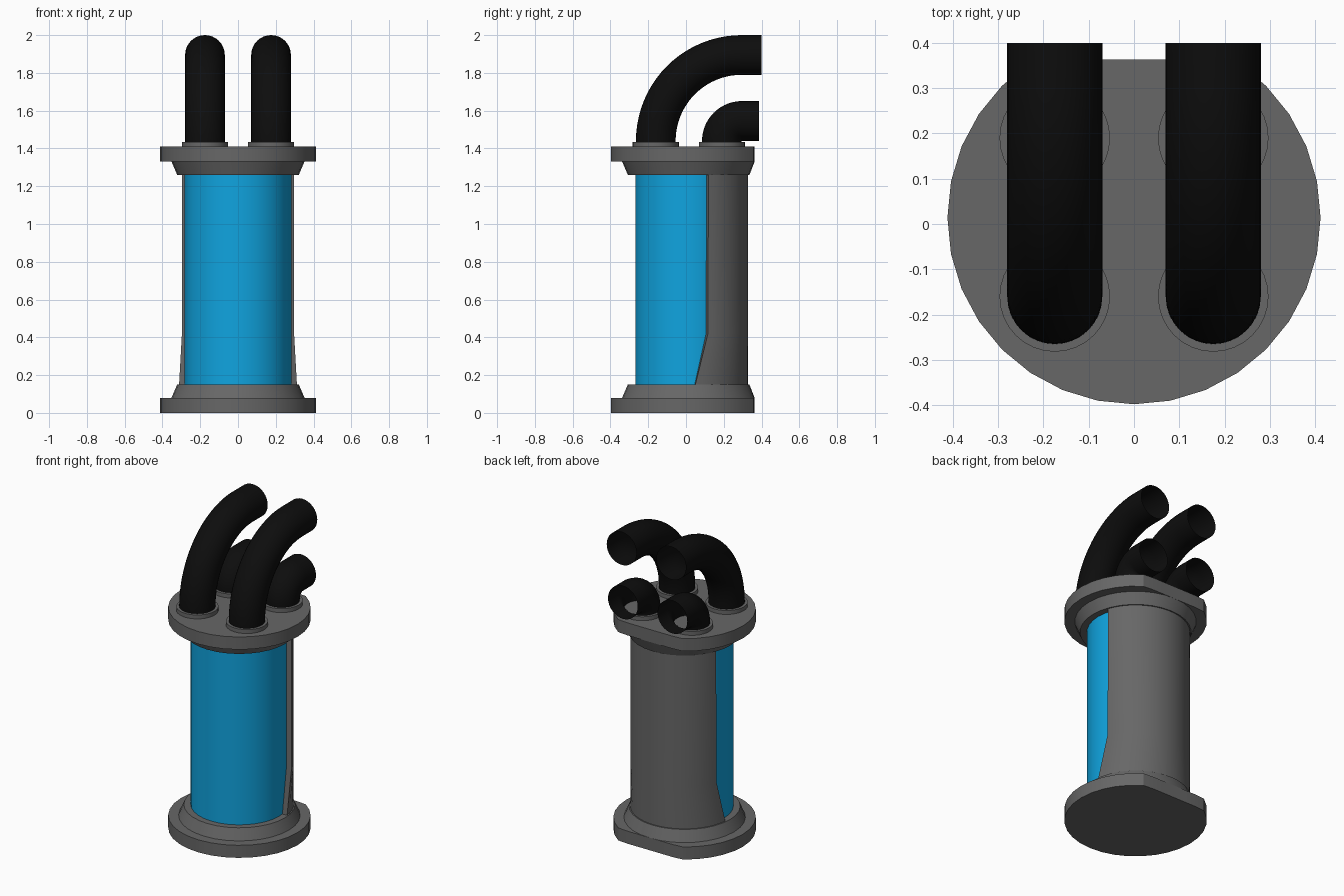
import bpy, bmesh, math
from math import sin, cos, pi, radians

if "Cube" in bpy.data.objects:
    bpy.data.objects.remove(bpy.data.objects["Cube"])

CY = 0.014      # y of the canister axis
BACK = 0.363    # flat back of the flanges
SEG = 32


def material(name, rgb):
    m = bpy.data.materials.new(name)
    m.diffuse_color = (*rgb, 1)
    m.use_nodes = True
    m.node_tree.nodes["Principled BSDF"].inputs["Base Color"].default_value = m.diffuse_color
    return m


GREY = material("dark grey", (0.135, 0.135, 0.135))
BLUE = material("bright blue", (0.005, 0.37, 0.74))
BLACK = material("black", (0.004, 0.004, 0.004))


def finish(bm, name, mat, angle=30):
    bmesh.ops.remove_doubles(bm, verts=bm.verts, dist=1e-5)
    bmesh.ops.recalc_face_normals(bm, faces=bm.faces)
    me = bpy.data.meshes.new(name)
    bm.to_mesh(me)
    bm.free()
    me.materials.append(mat)
    ob = bpy.data.objects.new(name, me)
    bpy.context.collection.objects.link(ob)
    bpy.ops.object.select_all(action='DESELECT')
    ob.select_set(True)
    bpy.context.view_layer.objects.active = ob
    bpy.ops.object.shade_smooth_by_angle(angle=radians(angle))
    return ob


def skin(bm, rings, close_rings=False):
    """Bridge successive closed rings of points with quads."""
    loops = [[bm.verts.new(p) for p in r] for r in rings]
    pairs = list(zip(loops, loops[1:]))
    if close_rings:
        pairs.append((loops[-1], loops[0]))
    for a, b in pairs:
        for i in range(len(a)):
            j = (i + 1) % len(a)
            bm.faces.new((a[i], a[j], b[j], b[i]))
    return loops


def turned(name, profile, mat, cx=0, cy=CY):
    """Capped solid turned about a vertical axis; the back is cut flat."""
    bm = bmesh.new()
    rings = [[(cx + r * cos(2 * pi * i / SEG),
               min(cy + r * sin(2 * pi * i / SEG), BACK), z)
              for i in range(SEG)] for r, z in profile]
    loops = skin(bm, rings)
    bm.faces.new(loops[0])
    bm.faces.new(loops[-1])
    return finish(bm, name, mat)


# Flanges with their sloped shoulders, and the blue core
turned("base_flange", [(.412, 0), (.412, .08), (.352, .08), (.322, .15)], GREY)
turned("top_flange", [(.322, 1.26), (.352, 1.33), (.412, 1.33), (.412, 1.41)], GREY)
turned("blue_core", [(.282, .15), (.282, 1.26)], BLUE)


# Curved back shell, wider below the kink in its front edges
def back_shell():
    rows = [(.15, 6.5), (.42, 19), (1.26, 19.5)]
    n = 24
    bm = bmesh.new()
    outer, inner = [], []
    for z, a in rows:
        for r, out in ((.314, outer), (.283, inner)):
            out.append([])
            for i in range(n + 1):
                t = radians(a + (180 - 2 * a) * i / n)
                out[-1].append((r * cos(t), CY + r * sin(t), z))
    # each section runs up the outside and down the inside
    sections = [[row[i] for row in outer] + [row[i] for row in reversed(inner)]
                for i in range(n + 1)]
    loops = skin(bm, sections)
    bm.faces.new(loops[0])
    bm.faces.new(loops[-1])
    finish(bm, "back_shell", GREY)


back_shell()


# Open hoses that rise from collars and bend to the back
def hose(name, x, y0, bend, y_end, r=.105, z0=1.42, z1=1.44):
    path = [(y0, z0, 0)]
    steps = 20
    for i in range(steps + 1):
        t = pi / 2 * i / steps
        path.append((y0 + bend * (1 - cos(t)), z1 + bend * sin(t), t))
    path.append((y_end, z1 + bend, pi / 2))
    rings = []
    for y, z, t in path:
        ring = []
        for k in range(SEG):
            a = 2 * pi * k / SEG
            u = r * sin(a)
            ring.append((x + r * cos(a), y + u * cos(t), z - u * sin(t)))
        rings.append(ring)
    bm = bmesh.new()
    skin(bm, rings)
    finish(bm, name, BLACK, 60)


for side, x in (("left", -.175), ("right", .175)):
    for place, y, bend, end in (("front", -.16, .455, .40), ("back", .19, .1055, .387)):
        turned(f"{place}_{side}_collar", [(.122, 1.405), (.122, 1.435)], GREY, x, y)
        hose(f"{place}_{side}_hose", x, y, bend, end)
